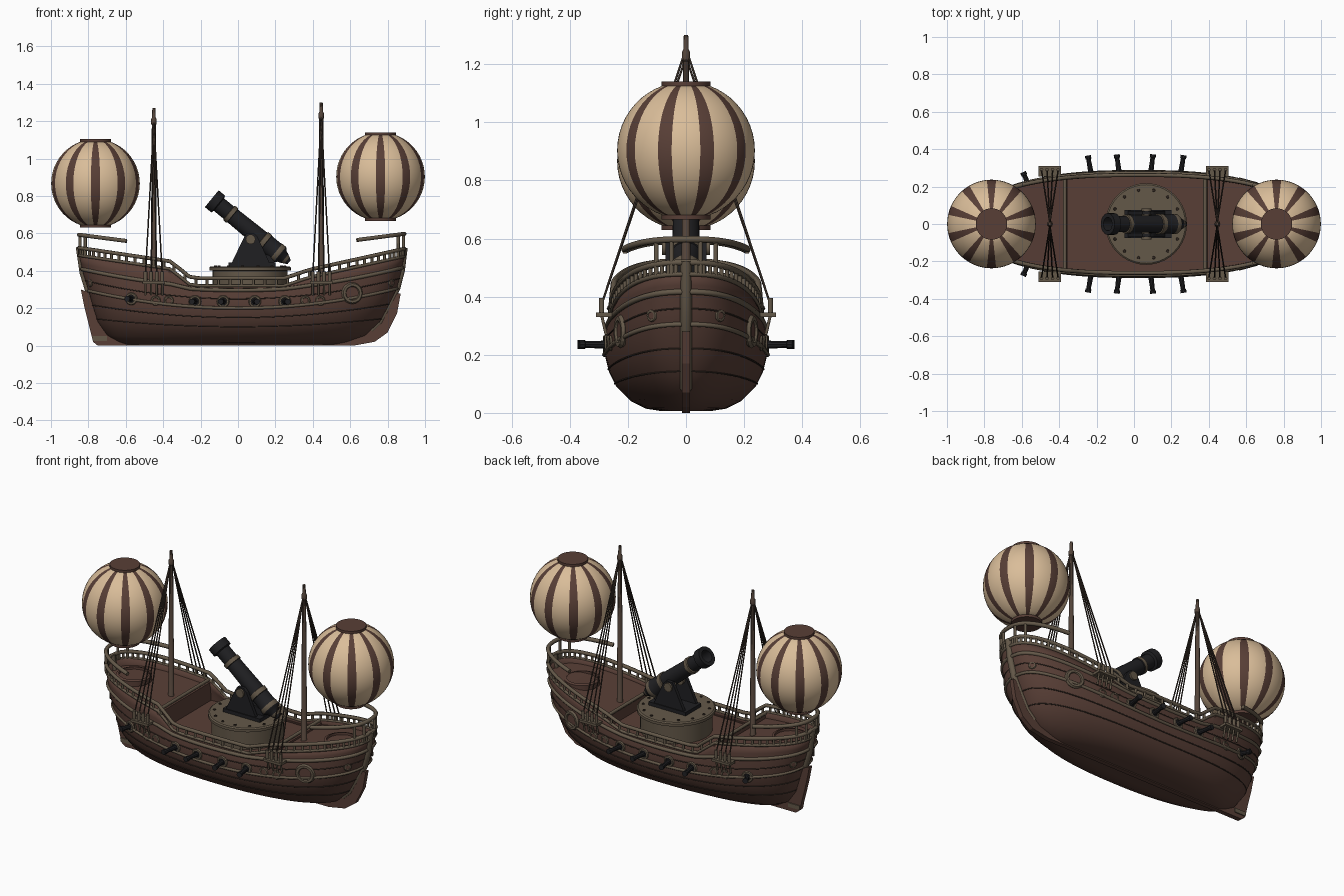
import bpy, bmesh, math
from mathutils import Vector

cube = bpy.data.objects.get("Cube")
if cube:
    bpy.data.objects.remove(cube)


def material(name, rgb):
    m = bpy.data.materials.new(name)
    m.use_nodes = True
    m.diffuse_color = (*rgb, 1)
    m.node_tree.nodes["Principled BSDF"].inputs["Base Color"].default_value = (*rgb, 1)
    return m


WOOD = material("hull brown", (.098, .049, .037))
CREAM = material("balloon cream", (.70, .51, .32))
TRIM = material("grey brown trim", (.127, .098, .066))
IRON = material("black iron", (.014, .014, .016))
MAST = material("mast wood", (.088, .058, .042))
DARK = material("dark seam and rope", (.035, .024, .018))


def finish(name, bm, mats, smooth=True):
    me = bpy.data.meshes.new(name)
    bm.to_mesh(me)
    bm.free()
    ob = bpy.data.objects.new(name, me)
    bpy.context.collection.objects.link(ob)
    for m in mats:
        me.materials.append(m)
    if smooth:
        bpy.ops.object.select_all(action='DESELECT')
        ob.select_set(True)
        bpy.context.view_layer.objects.active = ob
        bpy.ops.object.shade_smooth_by_angle(angle=math.radians(35))
    return ob


def lathe(name, prof, n, mats, loc, axis=(0, 0, 1), pick=lambda ring, seg: 0):
    """Spin (radius, height) points about an axis."""
    bm = bmesh.new()
    q = Vector(axis).to_track_quat('Z', 'Y')
    rings = [[bm.verts.new(Vector(loc) + q @ Vector((r * math.cos(a), r * math.sin(a), h)))
              for a in (math.tau * k / n for k in range(n))] for r, h in prof]
    for i in range(len(rings) - 1):
        for k in range(n):
            j = (k + 1) % n
            f = bm.faces.new((rings[i][k], rings[i][j], rings[i + 1][j], rings[i + 1][k]))
            f.material_index = pick(i, k)
    bm.faces.new(rings[0][::-1])
    bm.faces.new(rings[-1])
    return finish(name, bm, mats)


def rod(name, p0, p1, r0, r1, mat, n=12):
    d = Vector(p1) - Vector(p0)
    return lathe(name, [(r0, 0), (r1, d.length)], n, [mat], p0, d)


def tubes(name, paths, r, mat, closed=False):
    cu = bpy.data.curves.new(name, 'CURVE')
    cu.dimensions = '3D'
    cu.bevel_depth, cu.bevel_resolution, cu.use_fill_caps = r, 1, True
    for path in paths:
        sp = cu.splines.new('POLY')
        sp.points.add(len(path) - 1)
        for p, co in zip(sp.points, path):
            p.co = (*co, 1)
        sp.use_cyclic_u = closed
    cu.materials.append(mat)
    ob = bpy.data.objects.new(name, cu)
    bpy.context.collection.objects.link(ob)
    return ob


def prism(name, pts, y0, y1, mat):
    """Extrude an x-z outline along y."""
    bm = bmesh.new()
    f = bm.faces.new([bm.verts.new((x, y0, z)) for x, z in pts])
    new = bmesh.ops.extrude_face_region(bm, geom=[f])['geom']
    bmesh.ops.translate(bm, vec=(0, y1 - y0, 0), verts=[v for v in new if isinstance(v, bmesh.types.BMVert)])
    bmesh.ops.recalc_face_normals(bm, faces=bm.faces)
    return finish(name, bm, [mat], False)


def interp(table, x):
    if x <= table[0][0]:
        return table[0][1]
    for (a, p), (b, q) in zip(table, table[1:]):
        if x <= b:
            return p + (q - p) * (x - a) / (b - a)
    return table[-1][1]


# Hull lines: end positions and half width by level, and bulwark height along x
STERN = [(0, -.60), (.04, -.70), (.09, -.75), (.2, -.80), (.29, -.83), (.34, -.85)]
BOW = [(0, .52), (.04, .68), (.09, .76), (.2, .85), (.29, .875), (.34, .89)]
WIDTH = [(0, .085), (.015, .14), (.04, .19), (.09, .24), (.14, .265), (.2, .28), (.29, .275), (.34, .262)]
TOP = [(-.9, .49), (-.36, .41), (-.25, .32), (.25, .32), (.38, .365), (.9, .48)]


def lift(x, b):
    return .11 * (x / .87) ** 2 * min(1, b / .2)


def half(u, b):
    power = .4 + .15 * max(0, 1 - b / .15)
    return interp(WIDTH, b) * max(0, 1 - abs(u) ** 2.5) ** power


def half_x(x, b):
    s, e = interp(STERN, b), interp(BOW, b)
    return half((2 * x - s - e) / (e - s), b)


def hull_point(u, b, side):
    s, e = interp(STERN, b), interp(BOW, b)
    x = (s + e) / 2 + u * (e - s) / 2
    z = b + lift(x, b)
    if b > .29:
        low = .29 + lift(x, .29)
        z = low + (interp(TOP, x) - low) * (b - .29) / .05
    return Vector((x, side * half(u, b), max(z, .006)))


def span(a, b, n):
    """Lengthwise samples, denser at the ends."""
    return [math.sin(math.radians(a + (b - a) * k / n)) for k in range(n + 1)]


def loop(b, dz=0, n=48):
    up = Vector((0, 0, dz))
    return ([hull_point(u, b, 1) + up for u in span(-90, 90, n)]
            + [hull_point(u, b, -1) + up for u in span(-90, 90, n)[-2:0:-1]])


# Hull shell
levels = [.34, .315, .29, .245, .2, .14, .09, .04, .015, 0]
section = [(b, 1) for b in levels] + [(b, -1) for b in levels[::-1]]
bm = bmesh.new()
grid = [[bm.verts.new(hull_point(u, b, s)) for b, s in section] for u in span(-90, 90, 72)]
for g, h in zip(grid, grid[1:]):
    for j in range(len(section) - 1):
        bm.faces.new((g[j], h[j], h[j + 1], g[j + 1]))
bmesh.ops.remove_doubles(bm, verts=bm.verts, dist=.0005)
hull = finish("hull", bm, [WOOD])
shell = hull.modifiers.new("planking", 'SOLIDIFY')
shell.thickness, shell.offset = .012, -1

prism("keel_and_rudder", [(-.84, .3), (-.82, .2), (-.775, .02), (-.75, 0), (.62, 0), (.73, .02), (.8, .07),
                          (.85, .17), (.87, .28), (.7, .25), (-.7, .25)], -.014, .014, WOOD)
prism("rudder_shoe", [(-.775, .025), (-.7, .025), (-.7, .05), (-.78, .05)], -.02, .02, TRIM)


# Decks and bulkheads
def deck(name, x0, x1, height):
    bm = bmesh.new()
    rows = []
    for k in range(25):
        x = x0 + (x1 - x0) * k / 24
        w = max(.004, half_x(x, .31) - .004)
        rows.append([bm.verts.new((x, s * w, height(x))) for s in (-1, 1)])
    for p, q in zip(rows, rows[1:]):
        bm.faces.new((p[0], q[0], q[1], p[1]))
    return finish(name, bm, [WOOD], False)


deck("main_deck", -.37, .39, lambda x: .288)
deck("stern_deck", -.835, -.36, lambda x: interp(TOP, x) - .035)
deck("bow_deck", .38, .87, lambda x: interp(TOP, x) - .025)
for name, x, z in (("stern_bulkhead", -.37, .40), ("bow_bulkhead", .38, .355)):
    prism(name, [(x, .28), (x + .015, .28), (x + .015, z), (x, z)], -.25, .25, WOOD)
    tubes(name + "_rail", [[(x, -.25, z + .01), (x, .25, z + .01)]], .01, TRIM)

# Wales, seams, capping and open railing
tubes("upper_wale", [loop(.3)], .011, TRIM, True)
tubes("lower_wale", [loop(.2)], .009, TRIM, True)
tubes("plank_seams", [loop(b) for b in (.1, .15, .25)], .003, DARK, True)
tubes("bulwark_cap", [loop(.34)], .009, TRIM, True)
tubes("top_rail", [loop(.34, .04)], .011, TRIM, True)
tubes("rail_posts", [[p, p + Vector((0, 0, .04))] for p in loop(.34, 0, 44)], .008, TRIM)
tubes("stem_and_stern_posts", [[hull_point(e, b, 1) + Vector((0, 0, .045 * (b == .34))) for b in bs]
      for e, bs in ((1, (.06, .09, .14, .2, .29, .34)), (-1, (.2, .29, .34)))], .02, TRIM)

# Raised curved rails at both ends
for name, e in (("bow", 1), ("stern", -1)):
    us = [e * u for u in span(45, 90, 14)]
    path = [hull_point(u, .34, 1) for u in us] + [hull_point(u, .34, -1) for u in us[-2::-1]]
    high = [Vector((p.x, p.y, .565 + .13 * (abs(p.x) - .64))) for p in path]
    tubes(name + "_high_rail", [high], .012, TRIM)
    tubes(name + "_high_rail_posts", [[path[k], high[k]] for k in (9, 12, 16, 19)], .009, TRIM)
    x, z = e * .7, interp(TOP, e * .7) - .04
    lathe(name + "_hatch", [(.1, 0), (.1, .03), (.085, .035), (.085, .02)], 24, [WOOD], (x, 0, z))


# Ports, portholes and guns along both sides
def side_frame(x, z, s):
    b = z - lift(x, z)
    slope = (half_x(x + .01, b) - half_x(x - .01, b)) / .02
    return Vector((x, s * half_x(x, b), z)), Vector((-slope, s, 0)).normalized()


def ring(name, x, z, s, r, t, fill):
    p, n = side_frame(x, z, s)
    bpy.ops.mesh.primitive_torus_add(major_radius=r, minor_radius=t, major_segments=20, minor_segments=6,
                                     location=p, rotation=n.to_track_quat('Z', 'Y').to_euler())
    ob = bpy.context.object
    ob.name = name
    ob.data.materials.append(TRIM)
    rod(name + "_pane", p - n * .02, p + n * .004, r, r, fill, 16)


for s, tag in ((1, "left"), (-1, "right")):
    for x in (-.23, -.08, .09, .25, -.57):
        z = .25 if x < -.5 else .235
        ring(tag + "_gun_port", x, z, s, .026, .008, IRON)
        p, n = side_frame(x, z, s)
        reach = .06 if x < -.5 else .095
        d = (n + Vector((.12 * (1 if x > 0 else -1), 0, 0))).normalized()
        lathe(tag + "_gun", [(.015, -.02), (.012, reach - .02), (.016, reach - .018), (.016, reach)],
              10, [IRON], p, d)
    for x in (-.44, -.37, .36, .44):
        ring(tag + "_porthole", x, .24, s, .02, .007, WOOD)
    for x in (.82, -.79):
        ring(tag + "_end_porthole", x, .335, s, .016, .006, WOOD)
    ring(tag + "_large_ring", .61, .28, s, .045, .013, WOOD)

# Masts, channels and shrouds
for name, x, top in (("aft", -.45, 1.27), ("fore", .445, 1.30)):
    lathe(name + "_mast", [(.024, 0), (.024, .04), (.017, .05), (.011, top - .39), (.015, top - .385),
                           (.015, top - .36), (.01, top - .35), (.008, top - .3)], 10, [MAST], (x, 0, .3))
    for s, tag in ((1, "left"), (-1, "right")):
        feet = [Vector((x + dx, s * .29, .375)) for dx in (-.045, -.015, .015, .045)]
        y0, y1 = sorted((s * .255, s * .31))
        prism(f"{name}_{tag}_channel", [(x - .06, .33), (x + .06, .33), (x + .06, .345), (x - .06, .345)],
              y0, y1, TRIM)
        tubes(f"{name}_{tag}_shrouds", [[p, (x, s * .008, top - .07)] for p in feet], .004, DARK)
        tubes(f"{name}_{tag}_deadeyes", [[p - Vector((0, 0, .035)), p + Vector((0, 0, .02))] for p in feet],
              .01, TRIM)
        tubes(f"{name}_{tag}_straps", [[p - Vector((0, 0, .04)), (p.x, s * .275, .27)] for p in feet],
              .006, TRIM)

# Striped balloons with flat caps
arc = [math.radians(161 - 142 * k / 20) for k in range(21)]
for name, x, z in (("stern", -.762, .867), ("bow", .762, .903)):
    lathe(name + "_balloon", [(.237 * math.sin(a), .237 * math.cos(a)) for a in arc], 60, [CREAM, WOOD],
          (x, 0, z), pick=lambda i, k: int((k - 44) % 6 < 2))
    for h, tag in ((.222, "top"), (-.237, "bottom")):
        rod(f"{name}_balloon_{tag}_cap", (x, 0, z + h), (x, 0, z + h + .015), .084, .084, WOOD, 30)

# Turntable with bolts
CX = .065
lathe("turntable", [(.2, .28), (.2, .4), (.218, .402), (.218, .418), (.21, .424)], 40, [TRIM], (CX, 0, 0))
for k in range(14):
    a = math.tau * k / 14
    p = Vector((CX + .185 * math.cos(a), .185 * math.sin(a), .422))
    rod("turntable_bolt", p, p + Vector((0, 0, .007)), .009, .007, DARK, 8)

# Mortar, bands and carriage
breech, muzzle = Vector((.25, 0, .465)), Vector((-.14, 0, .785))
lathe("mortar", [(.014, -.03), (.022, -.015), (.03, 0), (.038, .02), (.05, .03), (.053, .035), (.053, .06),
                 (.05, .065), (.05, .13), (.054, .132), (.054, .158), (.048, .16), (.044, .36), (.05, .362),
                 (.05, .385), (.043, .387), (.043, .455), (.058, .46), (.058, .505), (.036, .505), (.034, .44)],
      24, [IRON, TRIM], breech, muzzle - breech, lambda i, k: int(i in (1, 5, 9, 10, 13, 14)))
for s, tag in ((1, "left"), (-1, "right")):
    prism(tag + "_mortar_cheek", [(-.04, .42), (.17, .42), (.165, .45), (.105, .58), (.085, .6), (.045, .6),
                                  (.03, .575), (-.03, .45)], s * .05, s * .07, IRON)
    rod(tag + "_trunnion", (.067, s * .03, .568), (.067, s * .082, .568), .026, .026, TRIM, 14)
prism("carriage_bed", [(-.05, .42), (.2, .42), (.2, .445), (-.05, .445)], -.075, .075, IRON)
prism("breech_rest", [(.1, .44), (.2, .44), (.17, .48), (.12, .5)], -.03, .03, IRON)
